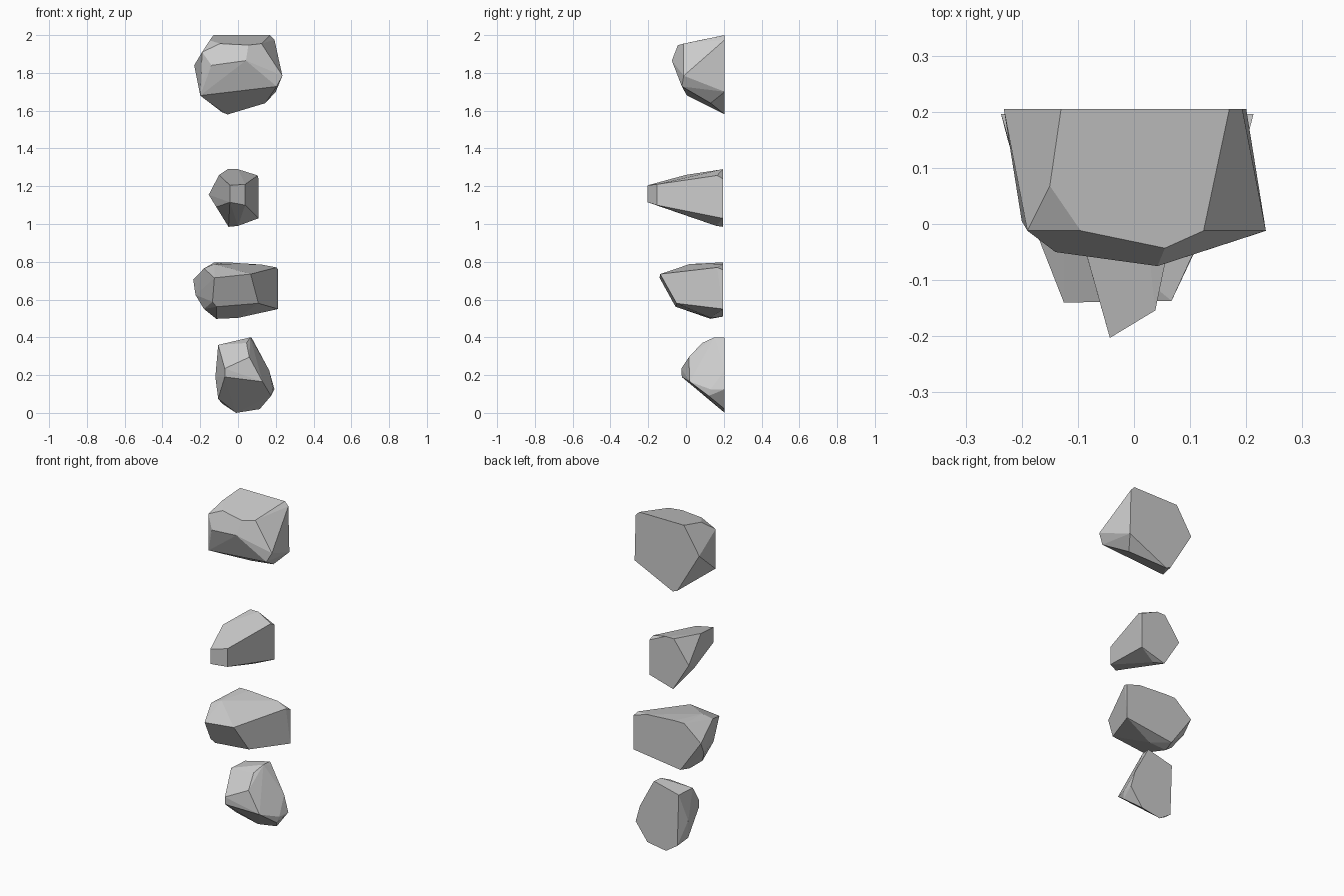
import bpy, bmesh, math


def boulder(name, back_y, back, front):
    """Faceted stone: flat back outline (x, z) plus front corners (x, y, z), wrapped convexly."""
    bm = bmesh.new()
    for x, z in back:
        bm.verts.new((x, back_y, z))
    for p in front:
        bm.verts.new(p)
    res = bmesh.ops.convex_hull(bm, input=bm.verts[:])
    loose = [v for v in bm.verts if not v.link_faces]
    bmesh.ops.delete(bm, geom=loose, context='VERTS')
    # merge nearly coplanar triangles into clean facets
    bmesh.ops.dissolve_limit(bm, angle_limit=math.radians(3),
                             verts=bm.verts[:], edges=bm.edges[:])
    bmesh.ops.recalc_face_normals(bm, faces=bm.faces[:])
    mesh = bpy.data.meshes.new(name)
    bm.to_mesh(mesh)
    bm.free()
    obj = bpy.data.objects.new(name, mesh)
    bpy.context.collection.objects.link(obj)
    return obj


# top stone: wide and blunt
boulder("top_stone", 0.205,
        [(-.13, 2.0), (.17, 2.0), (.193, 1.975), (.2, 1.70), (-.055, 1.58),
         (-.085, 1.592), (-.232, 1.84)],
        [(-.15, .068, 1.972), (-.095, -.012, 1.955), (.055, -.043, 1.947),
         (.124, -.012, 1.955), (-.19, -.012, 1.91), (-.14, -.05, 1.84),
         (.042, -.075, 1.865), (-.19, -.012, 1.765), (.235, -.012, 1.785),
         (.205, -.022, 1.728), (-.2, .005, 1.68), (.145, .13, 1.64)])

# upper stone: narrow and projecting furthest
boulder("upper_stone", 0.195,
        [(-.055, 1.29), (0, 1.29), (.108, 1.24), (.108, 1.03),
         (-.05, .985), (-.155, 1.155)],
        [(-.043, -.203, 1.205), (-.043, -.203, 1.115), (.038, -.154, 1.21),
         (.038, -.154, 1.10), (-.10, 0, 1.26), (-.115, .08, 1.09),
         (.104, .165, 1.257), (0, .16, .99)])

# lower stone: broad wedge
boulder("lower_stone", 0.196,
        [(-.125, .797), (-.06, .797), (.125, .785), (.213, .757), (.213, .55),
         (-.10, .51), (-.237, .705)],
        [(-.125, -.14, .715), (.067, -.137, .735), (.108, -.05, .58),
         (-.115, -.055, .562), (-.135, -.07, .588), (-.18, 0, .765),
         (-.125, .02, .788), (.205, .165, .77), (0, .13, .503),
         (-.115, .13, .498), (-.18, .1, .55), (-.225, .15, .625)])

# bottom stone: tall and tapering
boulder("bottom_stone", 0.205,
        [(-.095, .36), (.07, .40), (.082, .38), (.165, .225), (.193, .125),
         (.115, .02), (-.01, .0), (-.085, .05)],
        [(-.07, -.025, .235), (-.07, -.022, .19), (.06, .015, .295),
         (.13, .02, .165), (.065, .15, .40), (.045, .085, .37),
         (-.105, .085, .36), (-.12, .15, .19), (-.105, .13, .075),
         (.185, .13, .125), (.175, .12, .09)])
